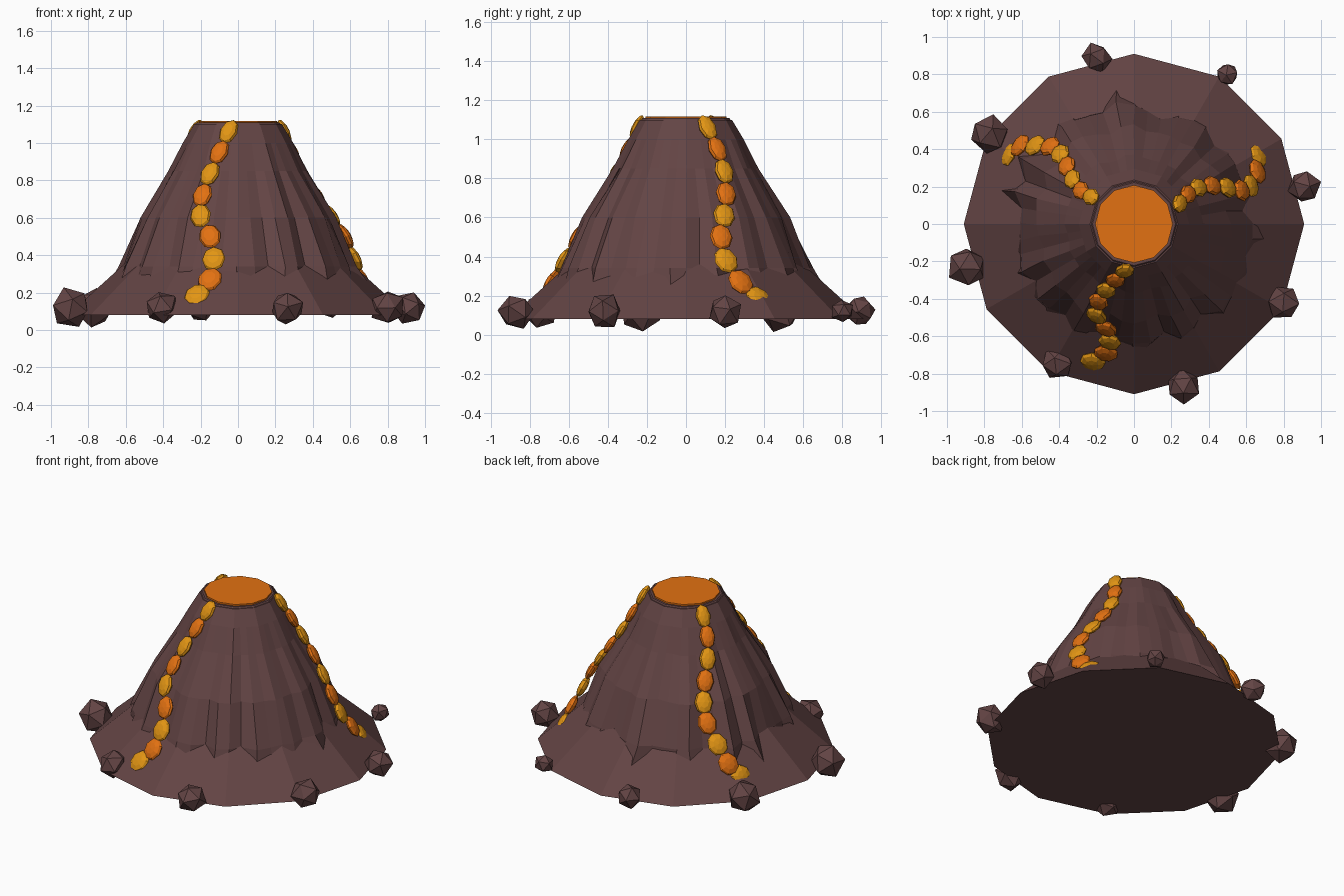
import bpy, bmesh, math, random
from mathutils import Vector, Matrix

random.seed(7)
cube = bpy.data.objects.get("Cube")
if cube:
    bpy.data.objects.remove(cube, do_unlink=True)


def material(name, rgb):
    m = bpy.data.materials.new(name)
    m.use_nodes = True
    m.diffuse_color = (*rgb, 1)
    m.node_tree.nodes["Principled BSDF"].inputs["Base Color"].default_value = (*rgb, 1)
    return m


STONE = material("brown stone", (0.125, 0.058, 0.058))
LAVA = material("orange lava", (0.76, 0.165, 0.006))
GLOW = material("yellow lava", (0.76, 0.30, 0.007))


def finish(name, bm, mat):
    bmesh.ops.recalc_face_normals(bm, faces=bm.faces)
    mesh = bpy.data.meshes.new(name)
    bm.to_mesh(mesh)
    bm.free()
    mesh.materials.append(mat)
    obj = bpy.data.objects.new(name, mesh)
    bpy.context.collection.objects.link(obj)
    return obj


def loft(name, rings, mat):
    """Skin rings of points and cap both ends."""
    bm = bmesh.new()
    loops = [[bm.verts.new(p) for p in ring] for ring in rings]
    n = len(loops[0])
    for low, high in zip(loops, loops[1:]):
        for i in range(n):
            j = (i + 1) % n
            bm.faces.new((low[i], low[j], high[j], high[i]))
    bm.faces.new(loops[0][::-1])
    bm.faces.new(loops[-1])
    return finish(name, bm, mat)


def circle(r, z, n=12):
    return [(r * math.cos(math.tau * i / n), r * math.sin(math.tau * i / n), z) for i in range(n)]


# Broad foot of the mountain
loft("foot_slope", [circle(0.91, 0.08), circle(0.60, 0.36)], STONE)

# Ribbed slopes: every column keeps its own depth, so it reads as a ridge or gully
COLUMNS = 48
depth = [random.uniform(-1, 1) for _ in range(COLUMNS)]
SLOPE = [(0.10, 0.74, 0.10), (0.34, 0.645, 0.04), (0.60, 0.535, 0.03),
         (0.85, 0.375, 0.012), (1.0, 0.295, 0.0), (1.10, 0.235, 0.0)]


def slope_ring(z, r, rough):
    points = []
    for i in range(COLUMNS):
        a = math.tau * i / COLUMNS
        side = math.cos(math.pi / 12) / math.cos(a % (math.pi / 6) - math.pi / 12)
        shift = rough * (0.7 * depth[i] + random.uniform(-0.5, 0.5))
        turn = a + random.uniform(-0.4, 0.4) * rough
        rr = r * side + shift
        points.append((rr * math.cos(turn), rr * math.sin(turn), z))
    return points


loft("ribbed_slopes", [slope_ring(*s) for s in SLOPE], STONE)

# Crater rim and lava pool
loft("crater_rim", [circle(0.245, 1.08), circle(0.222, 1.108)], STONE)
loft("lava_pool", [circle(0.208, 1.06), circle(0.208, 1.118)], LAVA)


# Lava streams: chains of flattened blobs lying on the slope
def blob(name, centre, along, size, mat):
    outward = Vector((centre.x, centre.y, 0)).normalized() + Vector((0, 0, 0.65))
    along = along.normalized()
    across = outward.cross(along).normalized()
    normal = along.cross(across)
    frame = Matrix((along, across, normal)).transposed().to_4x4()
    bm = bmesh.new()
    bmesh.ops.create_uvsphere(bm, u_segments=8, v_segments=6, radius=1)
    bmesh.ops.transform(bm, verts=bm.verts, matrix=Matrix.Translation(centre) @ frame @ Matrix.Diagonal((*size, 1)))
    finish(name, bm, mat)


HEIGHTS = [1.06, 0.95, 0.835, 0.72, 0.61, 0.50, 0.38, 0.27, 0.185]
STREAMS = {
    "front": [(-.05, -.25), (-.10, -.30), (-.15, -.355), (-.19, -.415), (-.20, -.49),
              (-.15, -.56), (-.13, -.63), (-.15, -.69), (-.22, -.735)],
    "left": [(.245, .11), (.29, .16), (.345, .195), (.42, .205), (.50, .195),
             (.575, .18), (.625, .205), (.66, .28), (.665, .37)],
    "back_right": [(-.23, .145), (-.285, .18), (-.33, .24), (-.36, .31), (-.395, .375),
                   (-.45, .415), (-.53, .42), (-.61, .42), (-.67, .37)],
}
for side, path in STREAMS.items():
    pts = [Vector((x, y, z)) for (x, y), z in zip(path, HEIGHTS)]
    for k, p in enumerate(pts):
        along = pts[min(k + 1, len(pts) - 1)] - pts[max(k - 1, 0)]
        wide = 0.048 + 0.0025 * k
        blob(f"{side}_lava_{k + 1}", p, along, (0.074, wide, 0.026), LAVA if k % 2 else GLOW)

# Boulders around the foot
BOULDERS = [(-.20, .89, .08), (.50, .80, .06), (-.77, .48, .105), (.91, .20, .092),
            (-.89, -.23, .108), (.80, -.42, .095), (-.41, -.74, .09), (.26, -.87, .092)]
for k, (x, y, r) in enumerate(BOULDERS):
    bm = bmesh.new()
    bmesh.ops.create_icosphere(bm, subdivisions=1, radius=r)
    spin = Matrix.Rotation(random.uniform(0, 6), 4, "Z") @ Matrix.Rotation(random.uniform(0, 6), 4, "X")
    bmesh.ops.transform(bm, verts=bm.verts, matrix=spin)
    for v in bm.verts:
        v.co *= random.uniform(0.92, 1.08)
    bmesh.ops.translate(bm, verts=bm.verts, vec=(x, y, 0.12))
    finish(f"boulder_{k + 1}", bm, STONE)
